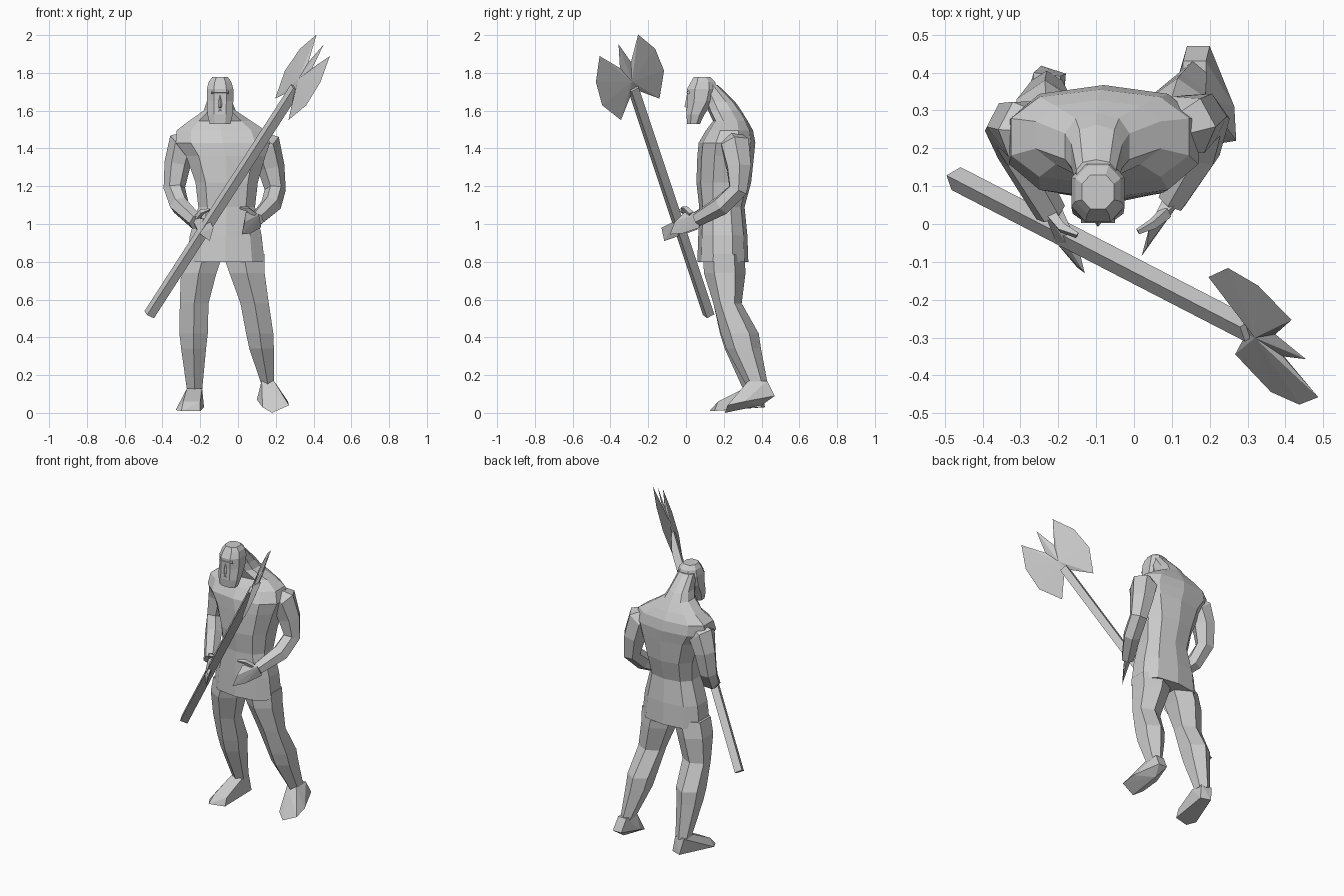
import bpy, bmesh, math
from mathutils import Vector

cube = bpy.data.objects.get("Cube")
if cube:
    bpy.data.objects.remove(cube, do_unlink=True)

stone = bpy.data.materials.new("plain grey")
stone.use_nodes = True
grey = (0.6, 0.6, 0.6, 1)
stone.diffuse_color = grey
stone.node_tree.nodes["Principled BSDF"].inputs["Base Color"].default_value = grey


def finish(name, bm):
    bmesh.ops.recalc_face_normals(bm, faces=bm.faces)
    mesh = bpy.data.meshes.new(name)
    bm.to_mesh(mesh)
    bm.free()
    mesh.materials.append(stone)
    ob = bpy.data.objects.new(name, mesh)
    bpy.context.collection.objects.link(ob)
    return ob


def skin(name, rings):
    """Join rings of points into a closed low-poly skin."""
    bm = bmesh.new()
    loops = [[bm.verts.new(p) for p in ring] for ring in rings]
    n = len(loops[0])
    for a, b in zip(loops, loops[1:]):
        for i in range(n):
            j = (i + 1) % n
            bm.faces.new((a[i], a[j], b[j], b[i]))
    bm.faces.new(loops[0][::-1])
    bm.faces.new(loops[-1])
    return finish(name, bm)


def stack(name, stations, sides=8, power=1.0, turn=0.5):
    """Horizontal rings: centre x, y, z, half width, half depth."""
    def squash(v):
        return math.copysign(abs(v) ** power, v)
    rings = []
    for x, y, z, rx, ry in stations:
        angles = [math.tau * (i + turn) / sides for i in range(sides)]
        k = max(abs(squash(math.cos(a))) for a in angles)
        m = max(abs(squash(math.sin(a))) for a in angles)
        rings.append([(x + rx * squash(math.cos(a)) / k,
                       y + ry * squash(math.sin(a)) / m, z) for a in angles])
    return skin(name, rings)


def limb(name, stations, sides=6):
    """Rings set square to a path: x, y, z, radius."""
    pts = [Vector(s[:3]) for s in stations]
    rings = []
    for i, s in enumerate(stations):
        t = (pts[min(i + 1, len(pts) - 1)] - pts[max(i - 1, 0)]).normalized()
        a = t.cross(Vector((0.9, -0.45, 0.1))).normalized()
        b = t.cross(a)
        rings.append([pts[i] + s[3] * (a * math.cos(q) + b * math.sin(q))
                      for q in (math.tau * k / sides for k in range(sides))])
    return skin(name, rings)


def hull(name, points):
    bm = bmesh.new()
    for p in points:
        bm.verts.new(p)
    out = bmesh.ops.convex_hull(bm, input=bm.verts[:])
    spare = [v for v in out["geom_interior"] if isinstance(v, bmesh.types.BMVert)]
    bmesh.ops.delete(bm, geom=spare, context="VERTS")
    return finish(name, bm)


# Tunic, chest and thick sloping neck
stack("tunic_and_torso", [
    (-.065, .195, .80, .205, .135), (-.065, .195, .94, .19, .13),
    (-.06, .19, 1.09, .15, .12), (-.06, .20, 1.22, .165, .145),
    (-.065, .21, 1.36, .21, .15), (-.08, .217, 1.43, .25, .15),
    (-.09, .23, 1.495, .235, .125), (-.095, .235, 1.545, .165, .092),
    (-.097, .205, 1.60, .085, .088), (-.098, .182, 1.645, .068, .08),
    (-.1, .125, 1.735, .052, .045)], sides=10, power=.8)

# Head and beard
stack("head", [
    (-.095, .04, 1.53, .055, .034), (-.095, .05, 1.58, .067, .048),
    (-.095, .076, 1.65, .07, .07), (-.095, .085, 1.715, .07, .08),
    (-.095, .09, 1.752, .06, .064), (-.095, .085, 1.777, .042, .045)],
    power=.85)
hull("brow", [(-.095 + s * x, y, z) for s in (-1, 1) for x, y, z in
              ((.045, .003, 1.695), (.045, .03, 1.68), (.04, .03, 1.72))])
hull("nose", [(-.095, .004, 1.68), (-.095, -.008, 1.62)] +
     [(-.095 + s * .024, .025, z) for s in (-1, 1) for z in (1.605, 1.67)])
hull("moustache", [(-.095, .0, 1.605)] +
     [(-.095 + s * x, .015, z) for s in (-1, 1)
      for x, z in ((.02, 1.61), (.045, 1.55), (.025, 1.55))])

# Arms, each running from shoulder to wrist
limb("left_arm", [
    (.06, .235, 1.47, .04), (.145, .262, 1.415, .085), (.175, .28, 1.3, .072),
    (.197, .275, 1.18, .056), (.175, .19, 1.1, .055), (.1, .06, 1.025, .04)])
limb("right_arm", [
    (-.2, .235, 1.47, .04), (-.292, .25, 1.415, .085), (-.32, .26, 1.32, .07),
    (-.337, .25, 1.19, .057), (-.31, .19, 1.1, .053), (-.22, .03, 1.01, .042)])

# Flat hands with thumbs
hull("left_hand", [
    (.13, .07, 1.06), (.12, .07, .98), (.085, .085, 1.04), (.02, -.085, .945),
    (.035, -.06, 1.01), (.04, -.01, 1.06), (.065, -.02, .95)])
hull("right_hand", [
    (-.25, .06, 1.04), (-.22, .06, .97), (-.19, .04, 1.03), (-.13, -.13, .98),
    (-.15, -.115, .91), (-.205, -.05, .95), (-.15, -.05, 1.02)])
limb("left_thumb", [(.085, .03, 1.05, .018), (.05, .0, 1.08, .015),
                    (.01, -.02, 1.085, .008)], 4)
limb("right_thumb", [(-.22, .03, 1.03, .018), (-.19, -.01, 1.065, .015),
                     (-.15, -.03, 1.075, .008)], 4)

# Legs
stack("left_leg", [
    (.03, .2, .84, .11, .11), (.048, .205, .74, .093, .11),
    (.088, .22, .58, .075, .075), (.115, .285, .42, .072, .1),
    (.125, .305, .34, .065, .092), (.158, .375, .15, .034, .058)], 6)
stack("right_leg", [
    (-.18, .2, .84, .1, .11), (-.208, .205, .74, .094, .11),
    (-.232, .22, .58, .076, .075), (-.235, .28, .42, .075, .1),
    (-.235, .295, .34, .066, .09), (-.23, .355, .12, .04, .05)], 6)

# Feet
hull("left_foot", [
    (.125, .33, .17), (.19, .33, .17), (.13, .43, .17), (.19, .43, .17),
    (.14, .47, .09), (.2, .47, .09), (.1, .33, .07), (.13, .24, .03),
    (.18, .205, 0), (.27, .22, .04), (.265, .31, .06), (.17, .4, .04)])
hull("right_foot", [
    (-.27, .31, .13), (-.19, .31, .13), (-.265, .4, .13), (-.195, .39, .13),
    (-.245, .418, .03), (-.18, .397, .03), (-.33, .18, .015),
    (-.3, .125, .01), (-.2, .15, .01), (-.2, .17, .06), (-.29, .17, .06)])

# Axe frame: along the shaft, across the blade, out of the blade
butt, neck = Vector((-.47, .12, .52)), Vector((.305, -.28, 1.72))
along = (neck - butt).normalized()
out = along.cross(Vector((-.32, .86, .43))).normalized()
across = out.cross(along)
corners = [(across * a + out * b) * .023
           for a, b in ((1, 1), (-1, 1), (-1, -1), (1, -1))]
skin("axe_shaft", [[p + c for c in corners] for p in (butt, neck)])

# Twin blades and central spike, thick at the middle and sharp at the rim
half = [(.15, .035), (.28, .122), (.148, .188), (0, .196), (-.14, .122),
        (-.03, .022)]
rim = [(.286, 0)] + half + [(a, -b) for a, b in reversed(half)]
bm = bmesh.new()
edge = [bm.verts.new(neck + along * a + across * b) for a, b in rim]
for side in (-1, 1):
    core = bm.verts.new(neck + along * .05 + out * side * .015)
    for i, v in enumerate(edge):
        bm.faces.new((v, edge[(i + 1) % len(edge)], core))
finish("axe_head", bm)
